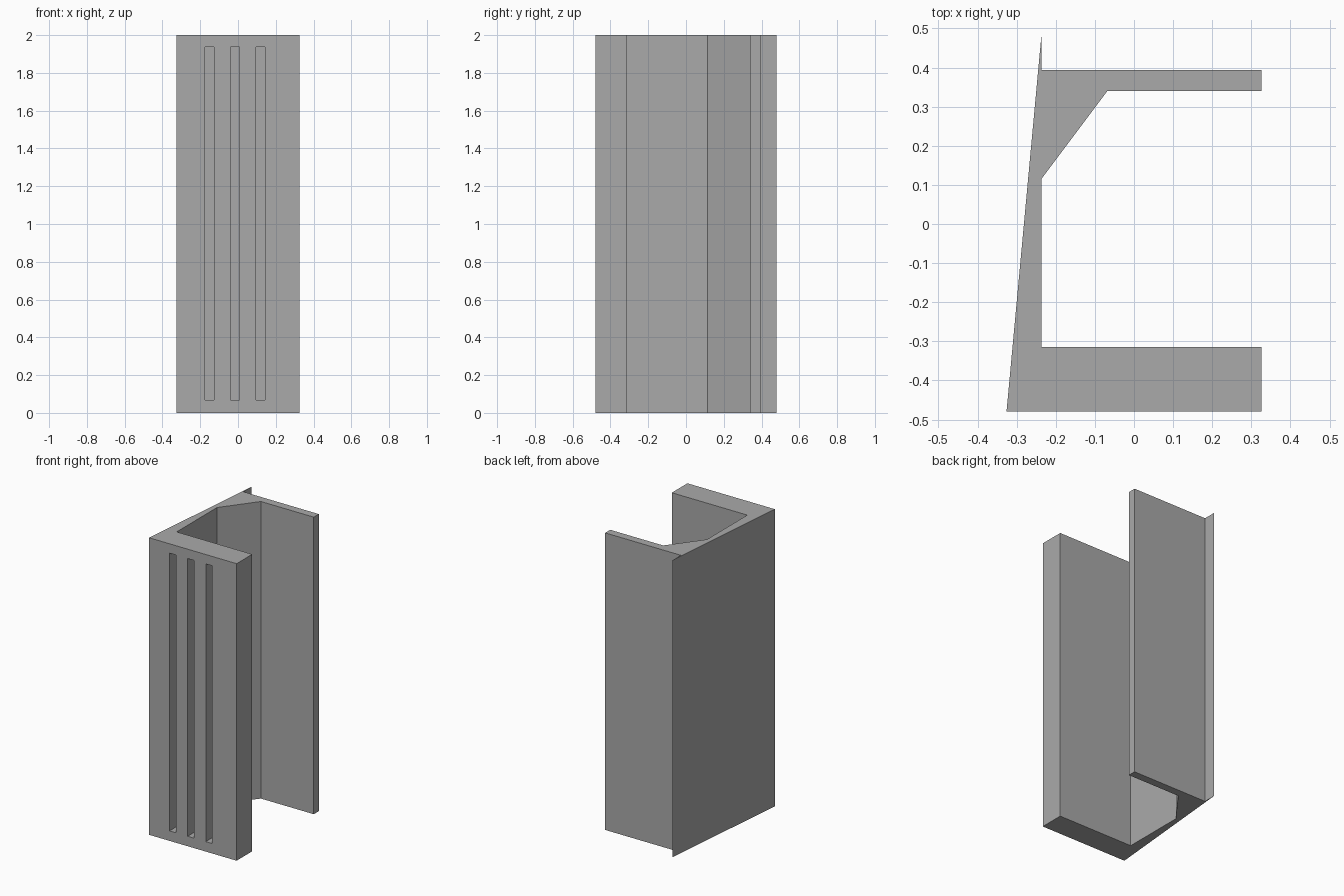
import bpy
import bmesh

HEIGHT = 2.0

cube = bpy.data.objects.get("Cube")
if cube:
    bpy.data.objects.remove(cube, do_unlink=True)

grey = bpy.data.materials.new("plain grey")
grey.use_nodes = True
colour = (0.4, 0.4, 0.4, 1)
grey.diffuse_color = colour
grey.node_tree.nodes["Principled BSDF"].inputs["Base Color"].default_value = colour


def extrude_profile(name, points, z0, z1):
    """Extrude a closed counter-clockwise plan outline from z0 up to z1."""
    bm = bmesh.new()
    base = bm.faces.new([bm.verts.new((x, y, z0)) for x, y in points])
    top = bmesh.ops.extrude_face_region(bm, geom=[base], use_keep_orig=True)["geom"]
    for v in top:
        if isinstance(v, bmesh.types.BMVert):
            v.co.z = z1
    bmesh.ops.recalc_face_normals(bm, faces=bm.faces)
    mesh = bpy.data.meshes.new(name)
    bm.to_mesh(mesh)
    bm.free()
    mesh.materials.append(grey)
    obj = bpy.data.objects.new(name, mesh)
    bpy.context.collection.objects.link(obj)
    return obj


# Channel: thick front wall, tapered side wall with a rear fin,
# angled inner gusset and thin back wall; the +x side is open
channel = extrude_profile("channel_body", [
    (-0.326, -0.48), (0.326, -0.48), (0.326, -0.314), (-0.237, -0.314),
    (-0.237, 0.115), (-0.068, 0.34), (0.326, 0.34), (0.326, 0.394),
    (-0.237, 0.394), (-0.237, 0.48),
], 0, HEIGHT)

# Three blind vertical slots in the front wall
for i in range(3):
    x = -0.15 + 0.135 * i
    w = 0.024
    cutter = extrude_profile(f"slot_cutter_{i + 1}", [
        (x - w, -0.55), (x + w, -0.55), (x + w, -0.38), (x - w, -0.38),
    ], 0.067, 1.937)
    cutter.hide_render = True
    cutter.hide_set(True)
    cut = channel.modifiers.new(f"slot_{i + 1}", 'BOOLEAN')
    cut.operation = 'DIFFERENCE'
    cut.solver = 'EXACT'
    cut.object = cutter
